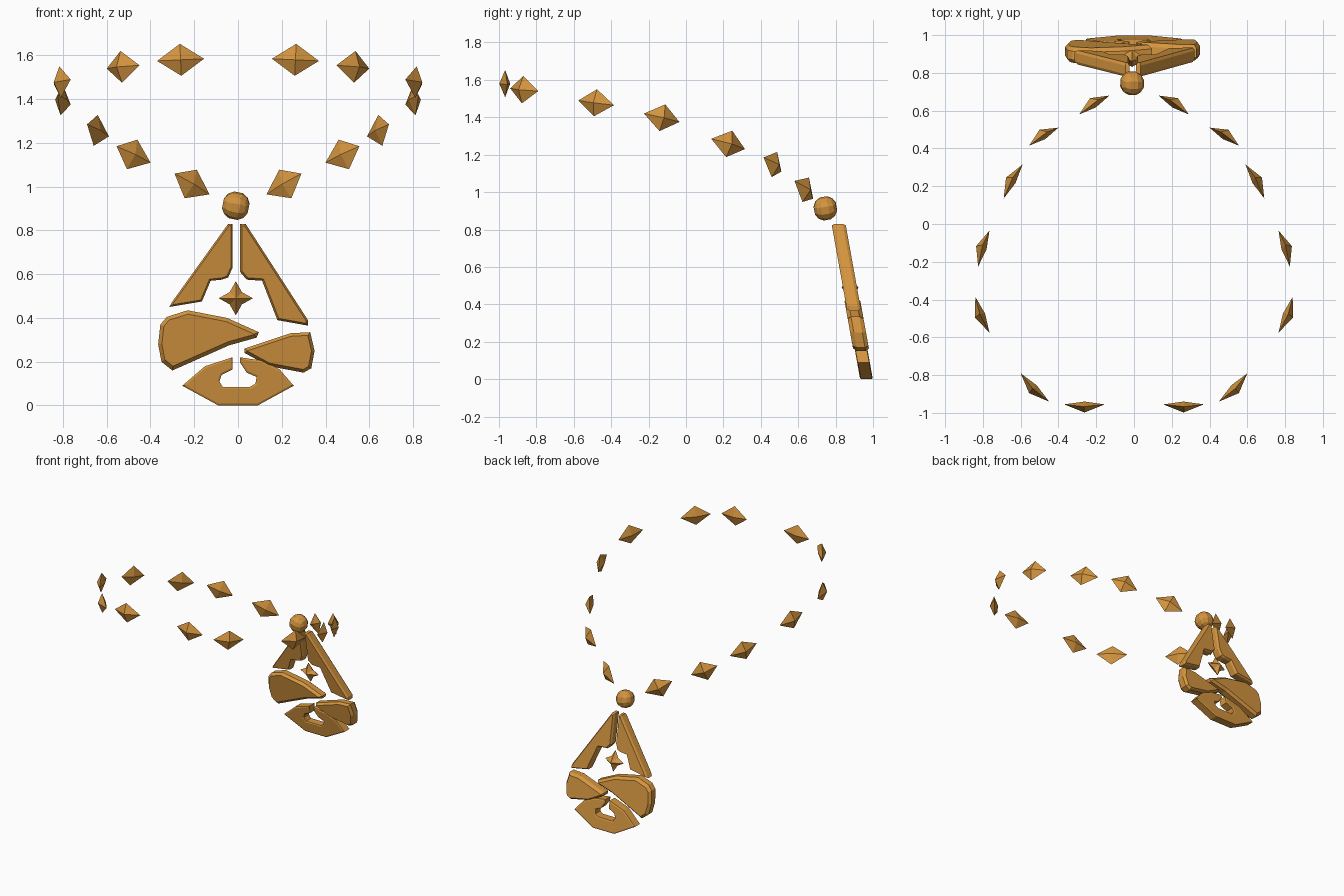
import bpy, bmesh
from mathutils import Vector

cube = bpy.data.objects.get("Cube")
if cube:
    bpy.data.objects.remove(cube, do_unlink=True)

bronze = bpy.data.materials.new("warm_bronze")
bronze.use_nodes = True
BRONZE = (0.66, 0.30, 0.05, 1)
bronze.diffuse_color = BRONZE
bronze.node_tree.nodes["Principled BSDF"].inputs["Base Color"].default_value = BRONZE


def finish(name, bm):
    bmesh.ops.recalc_face_normals(bm, faces=bm.faces[:])
    mesh = bpy.data.meshes.new(name)
    bm.to_mesh(mesh)
    bm.free()
    mesh.materials.append(bronze)
    obj = bpy.data.objects.new(name, mesh)
    bpy.context.collection.objects.link(obj)
    return obj


def hull(name, points):
    bm = bmesh.new()
    for p in points:
        bm.verts.new(p)
    bmesh.ops.convex_hull(bm, input=bm.verts[:])
    return finish(name, bm)


def lean(z):
    """Depth of the leaning pendant's middle plane at a height."""
    return 0.965 - 0.18 * z


def slab(name, outline, core, inset, rise):
    """Flat piece cut to an outline, chamfered front and back, leaning back."""
    bm = bmesh.new()
    face = bm.faces.new([bm.verts.new((x, -core / 2, z)) for x, z in outline])
    ext = bmesh.ops.extrude_face_region(bm, geom=[face], use_keep_orig=True)
    verts = [g for g in ext["geom"] if isinstance(g, bmesh.types.BMVert)]
    bmesh.ops.translate(bm, verts=verts, vec=(0, core, 0))
    bmesh.ops.recalc_face_normals(bm, faces=bm.faces[:])
    caps = [f for f in bm.faces if abs(f.normal.y) > 0.9]
    bmesh.ops.inset_individual(bm, faces=caps, thickness=inset, depth=rise,
                               use_even_offset=True)
    for v in bm.verts:
        v.co.y += lean(v.co.z)
    return finish(name, bm)


# Upper wings of the pendant
slab("pendant_upper_right",
     [(-.045, .83), (-.025, .83), (-.025, .63), (-.045, .585), (-.075, .575),
      (-.125, .57), (-.165, .475), (-.315, .45), (-.30, .475)], .045, .008, .015)
slab("pendant_upper_left",
     [(.01, .83), (.035, .83), (.32, .39), (.32, .365), (.18, .39),
      (.11, .57), (.04, .575), (.01, .61)], .045, .009, .015)

# Middle petals
slab("pendant_middle_right",
     [(-.325, .405), (-.23, .435), (-.05, .40), (.095, .335), (.085, .31),
      (-.04, .275), (-.30, .16), (-.35, .20), (-.365, .28), (-.355, .37)],
     .045, .017, .02)
slab("pendant_middle_left",
     [(.03, .26), (.24, .33), (.33, .335), (.35, .25), (.335, .17),
      (.30, .15), (.14, .18), (.03, .24)], .045, .014, .02)

# Open crescent at the bottom
slab("pendant_crescent",
     [(-.025, .22), (-.15, .18), (-.255, .09), (-.09, 0), (.09, 0),
      (.255, .09), (.19, .165), (.11, .205), (.01, .22), (.01, .195),
      (.04, .15), (.085, .13), (.08, .10), (.055, .085), (-.07, .085),
      (-.085, .11), (-.075, .14), (-.025, .165)], .06, .008, .004)

# Four-pointed star in the pendant's opening
bm = bmesh.new()
centre = Vector((-.01, lean(.49), .49))
arms = [(.078, 0), (.028, .028), (0, .078), (-.028, .028),
        (-.078, 0), (-.028, -.028), (0, -.078), (.028, -.028)]
rim = [bm.verts.new(centre + Vector((x, -.18 * z, z))) for x, z in arms]
for side in (-1, 1):
    apex = bm.verts.new(centre + Vector((0, side * .045, 0)))
    for i, v in enumerate(rim):
        bm.faces.new((v, rim[(i + 1) % len(rim)], apex))
finish("pendant_star", bm)

# Faceted round bead above the pendant
bm = bmesh.new()
bmesh.ops.create_cube(bm, size=2)
bmesh.ops.subdivide_edges(bm, edges=bm.edges[:], cuts=2, use_grid_fill=True)
for v in bm.verts:
    v.co = v.co.normalized() * .066
bead = finish("round_bead", bm)
bead.location = (-.01, .745, .913)
bead.rotation_euler = (.18, .2, 0)

# Diamond beads of the chain, given by their two tips and mirrored
TIPS = [((.13, .68, .965), (.29, .58, 1.06)),
        ((.40, .51, 1.11), (.555, .415, 1.185)),
        ((.59, .315, 1.23), (.69, .135, 1.285)),
        ((.765, -.035, 1.375), (.825, -.225, 1.42)),
        ((.84, -.385, 1.465), (.765, -.575, 1.49)),
        ((.60, -.79, 1.54), (.45, -.94, 1.555)),
        ((.37, -.955, 1.575), (.155, -.955, 1.585))]
for number, (a, b) in enumerate(TIPS, 1):
    a, b = Vector(a), Vector(b)
    mid, along = (a + b) / 2, (b - a).normalized()
    up = (Vector((0, 0, 1)) - along * along.z).normalized()
    out = along.cross(up)
    if out.dot(Vector((mid.x, mid.y, 0))) < 0:
        out = -out
    points = [a, b, mid + up * .073 + out * .012, mid - up * .073 + out * .012,
              mid + out * .043, mid - out * .015]
    hull(f"chain_bead_left_{number}", points)
    hull(f"chain_bead_right_{number}", [Vector((-p.x, p.y, p.z)) for p in points])
